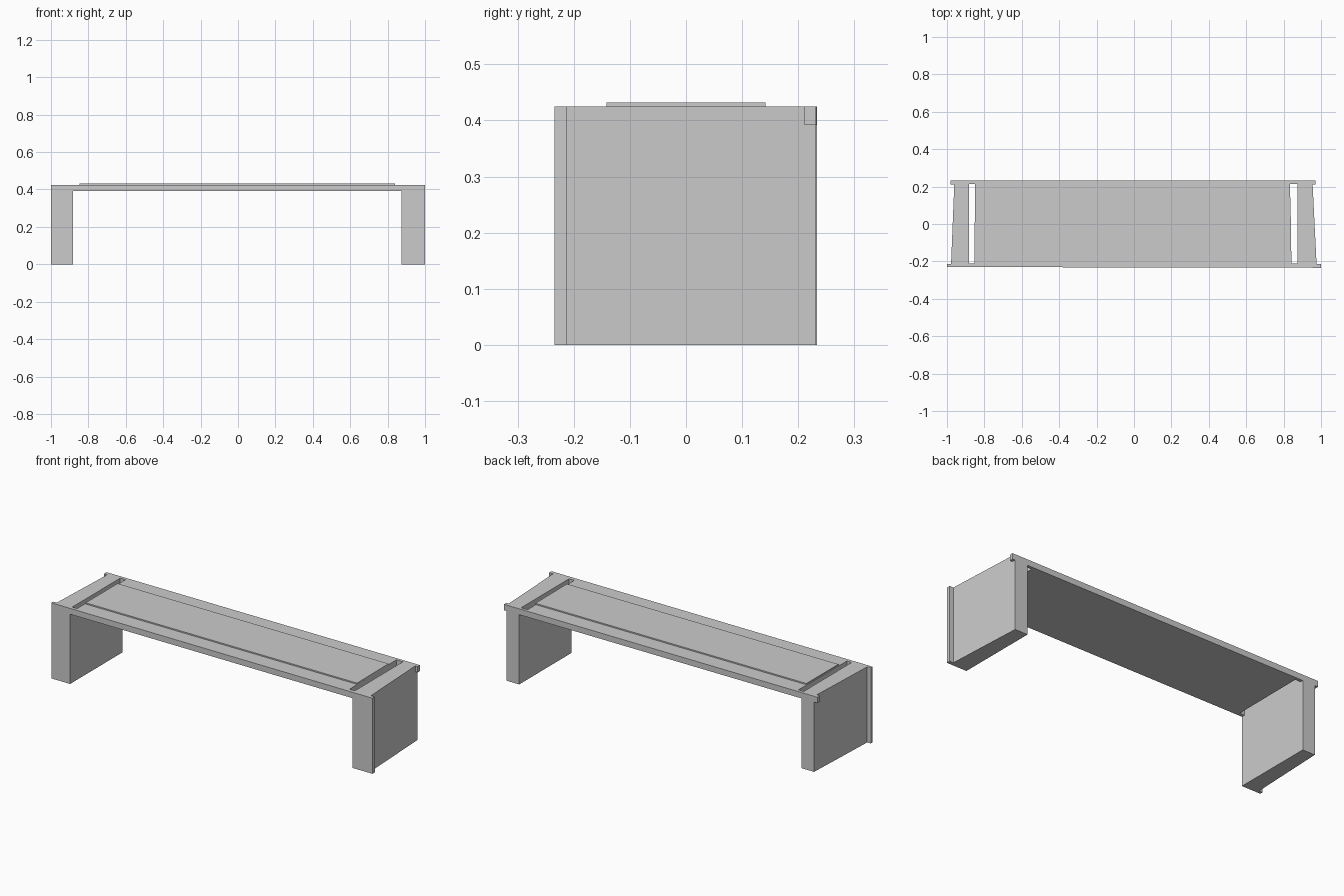
import bpy
import bmesh

if "Cube" in bpy.data.objects:
    bpy.data.objects.remove(bpy.data.objects["Cube"])

TOP, UNDER = 0.425, 0.392      # bench top and underside of the rails
INNER_L, INNER_R = -0.883, 0.875   # inner faces of the two legs


def front(x):                  # the long edges run very slightly out of square
    return -0.232 - 0.002 * x


def back(x):
    return 0.2325 - 0.001 * x


def prism(name, outline, z0, z1):
    """Extrude a plan outline from z0 to z1."""
    bm = bmesh.new()
    face = bm.faces.new([bm.verts.new((x, y, z0)) for x, y in outline])
    ext = bmesh.ops.extrude_face_region(bm, geom=[face])
    for v in ext["geom"]:
        if isinstance(v, bmesh.types.BMVert):
            v.co.z = z1
    bmesh.ops.recalc_face_normals(bm, faces=bm.faces)
    mesh = bpy.data.meshes.new(name)
    bm.to_mesh(mesh)
    bm.free()
    obj = bpy.data.objects.new(name, mesh)
    bpy.context.collection.objects.link(obj)
    return obj


def leg(name, inner, outer, mid, rear, rail_end):
    # tapered slab leg with a front flange that sticks out sideways
    prism(name, [(inner, front(inner)), (outer, front(outer)),
                 (outer, -0.213), (mid, -0.213),
                 (rear, back(rear)), (inner, back(inner))], 0, TOP)
    # stub of the back rail poking out past the leg
    prism(name + "_rail_stub", [(rear, 0.211), (rail_end, 0.211),
                                (rail_end, back(rail_end)), (rear, back(rear))],
          UNDER, TOP)


leg("left_leg", INNER_L, -1.0, -0.978, -0.960, -0.981)
leg("right_leg", INNER_R, 1.0, 0.976, 0.954, 0.970)

# long rails between the legs
prism("front_rail", [(INNER_L, front(INNER_L)), (INNER_R, front(INNER_R)),
                     (INNER_R, -0.211), (INNER_L, -0.211)], UNDER, TOP)
prism("back_rail", [(INNER_L, 0.215), (INNER_R, 0.215),
                    (INNER_R, back(INNER_R)), (INNER_L, back(INNER_L))], UNDER, TOP)

# seat plate, leaving an open slot beside each leg
prism("seat", [(-0.853, -0.211), (0.842, -0.211), (0.834, 0.215), (-0.850, 0.215)],
      UNDER, TOP)

# thin raised panel on the seat
prism("seat_panel", [(-0.848, -0.142), (0.840, -0.142), (0.837, 0.142), (-0.848, 0.142)],
      TOP, 0.432)
